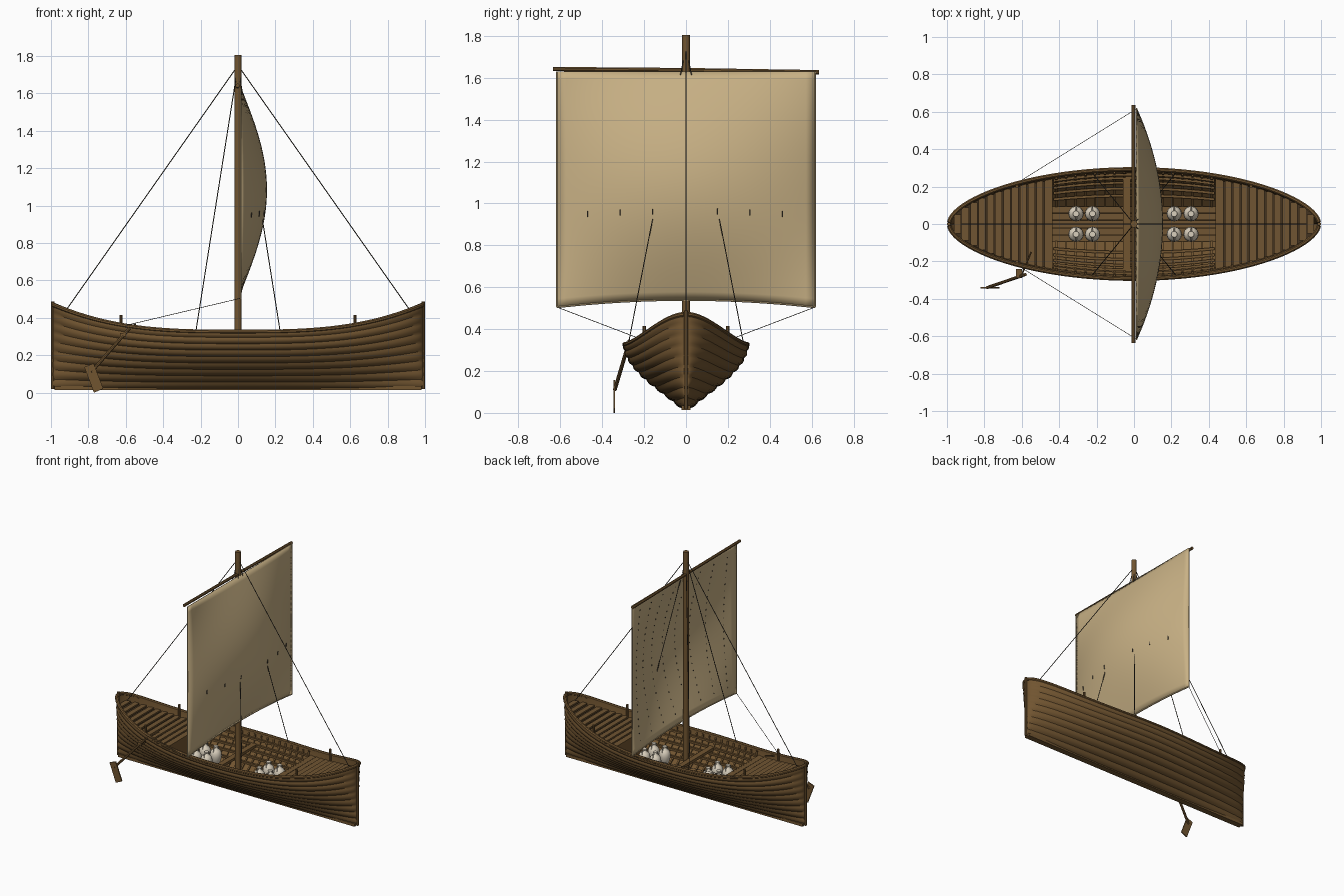
import bpy, bmesh, math
from mathutils import Vector as V

if "Cube" in bpy.data.objects:
    bpy.data.objects.remove(bpy.data.objects["Cube"])

def material(name, rgb):
    m = bpy.data.materials.new(name)
    m.diffuse_color = (*rgb, 1)
    m.use_nodes = True
    m.node_tree.nodes["Principled BSDF"].inputs["Base Color"].default_value = m.diffuse_color
    return m

WOOD = material("brown wood", (.165, .09, .03))
DARK = material("dark wood", (.055, .032, .014))
DECK = material("deck wood", (.16, .09, .032))
CLOTH = material("sail cloth", (.58, .44, .235))
ROPE = material("dark rope", (.055, .047, .036))
CLAY = material("pale clay", (.7, .63, .51))

# ---------- helpers ----------
def finish(bm, name, mat, angle=40):
    bmesh.ops.recalc_face_normals(bm, faces=bm.faces)
    me = bpy.data.meshes.new(name)
    for f in bm.faces:
        f.smooth = True
    bm.to_mesh(me)
    bm.free()
    me.set_sharp_from_angle(angle=math.radians(angle))
    me.materials.append(mat)
    ob = bpy.data.objects.new(name, me)
    bpy.context.collection.objects.link(ob)
    return ob

def skin(bm, rings, closed=True, caps=True):
    rows = [[bm.verts.new(p) for p in r] for r in rings]
    n = len(rows[0])
    for a, b in zip(rows, rows[1:]):
        for i in range(n if closed else n - 1):
            j = (i + 1) % n
            bm.faces.new((a[i], a[j], b[j], b[i]))
    if caps:
        bm.faces.new(rows[0])
        bm.faces.new(rows[-1])

def tube(bm, pts, r, n=8, ref=None):
    pts = [V(p) for p in pts]
    d = (pts[-1] - pts[0]).normalized()
    ref = V(ref) if ref else (V((1, 0, 0)) if abs(d.z) > .8 else V((0, 0, 1)))
    rings = []
    for i, p in enumerate(pts):
        t = (pts[min(i + 1, len(pts) - 1)] - pts[max(i - 1, 0)]).normalized()
        s = t.cross(ref).normalized()
        u = s.cross(t)
        rings.append([p + r * (s * math.cos(a) + u * math.sin(a))
                      for a in [2 * math.pi * (q + .5) / n for q in range(n)]])
    skin(bm, rings)

def box(bm, x0, x1, y0, y1, z0, z1):
    skin(bm, [[(x, y0, z0), (x, y1, z0), (x, y1, z1), (x, y0, z1)] for x in (x0, x1)])

# ---------- hull shape ----------
END = .988
def width(x):
    return .011 + .284 * max(0, 1 - (x / END) ** 2) ** .6
def sheer(x):
    return .33 + .15 * abs(x) ** 3
def side(x, u, off=0):
    """Point (y, z) on the section at x, u = 0 keel to 1 sheer."""
    def p(u):
        f = .07 + .93 * max(0, math.sin(u * math.pi / 2)) ** 1.1
        return V((width(x) * f, .022 + u * (sheer(x) - .022)))
    d = (p(u + .01) - p(u - .01)).normalized()
    q = p(u) + off * V((d.y, -d.x))
    return max(q.x, .001), q.y

# Planked shell: rounded strakes outside, smooth inside
STRAKES, SUB = 9, 5
bm = bmesh.new()
rings = []
for i in range(57):
    x = END * math.sin(math.pi * (i / 56 - .5))
    out = [side(x, k / (STRAKES * SUB), .007 * math.sin(math.pi * (k % SUB) / SUB))
           for k in range(STRAKES * SUB + 1)]
    inn = [side(x, k / 10, -.014) for k in range(11)]
    loop = ([(-y, z) for y, z in out[::-1]] + out +
            inn[::-1] + [(-y, z) for y, z in inn])
    rings.append([(x, y, z) for y, z in loop])
skin(bm, rings)
finish(bm, "hull_planking", WOOD, 35)

# Gunwale rails
bm = bmesh.new()
for s in (-1, 1):
    xs = [END * math.sin(math.pi * (i / 48 - .5)) for i in range(49)]
    tube(bm, [(x, s * (width(x) - .002), sheer(x) - .004) for x in xs], .012, 8, (0, 0, 1))
finish(bm, "gunwale_rails", WOOD)

# Keel and end posts
bm = bmesh.new()
box(bm, -.98, .98, -.022, .022, .014, .035)
for s in (-1, 1):
    tube(bm, [(s * .99, 0, .02), (s * .99, 0, .488)], .01)
finish(bm, "keel_and_stem_posts", WOOD)

# End decks: cross planks over a dark underlay, closed by bulkheads
planks, under, walls = bmesh.new(), bmesh.new(), bmesh.new()
for s in (-1, 1):
    for k in range(12):
        x = .46 + .044 * k
        h = width(x + .02) * .97 - .004
        z = sheer(x) - .04
        box(planks, s * x - .0185, s * x + .0185, -h, h, z - .012, z)
    strip = []
    for k in range(14):
        x = .44 + .04 * k
        h = width(x) * .95 - .005
        strip.append([(s * x, -h, sheer(x) - .055), (s * x, h, sheer(x) - .055)])
    skin(under, strip, closed=False, caps=False)
    wall = [side(.44, k / 8, -.01) for k in range(8)]
    loop = [(-y, z) for y, z in wall[::-1]] + wall
    skin(walls, [[(s * x, y, z) for y, z in loop] for x in (.435, .445)])
finish(planks, "deck_planks", DECK)
finish(under, "deck_underlay", DARK)
finish(walls, "bulkheads", WOOD)

# Hold: ribs, stringers and floor boards
ribs, stringers = bmesh.new(), bmesh.new()
for s in (-1, 1):
    for k in range(17):
        x = -.416 + .052 * k
        pts = [side(x, .2 + .76 * q / 8, -.017) for q in range(9)]
        tube(ribs, [(x, s * y, z) for y, z in pts], .008, 4, (1, 0, 0))
    for u in (.38, .49, .6, .71, .84):
        pts = []
        for k in range(9):
            x = -.43 + .1075 * k
            y, z = side(x, u, -.022)
            pts.append((x, s * y, z))
        tube(stringers, pts, .01, 4, (0, 0, 1))
finish(ribs, "hold_ribs", WOOD)
finish(stringers, "hold_stringers", WOOD)
bm = bmesh.new()
for k in range(5):
    y = -.076 + .038 * k
    box(bm, -.435, .435, y - .0175, y + .0175, .105, .12)
finish(bm, "hold_floor_boards", DECK)

# Mast thwart and mast step
bm = bmesh.new()
box(bm, -.06, -.02, -.255, .255, .24, .26)
box(bm, -.045, .045, -.04, .04, .1, .15)
finish(bm, "mast_thwart", WOOD)

# Mast, yard and mooring posts
bm = bmesh.new()
tube(bm, [(0, 0, .06), (0, 0, 1.805)], .019, 10)
finish(bm, "mast", WOOD)
bm = bmesh.new()
tube(bm, [(-.002, -.636, 1.642), (-.002, 0, 1.637), (-.002, .636, 1.627)], .011)
finish(bm, "yard", WOOD)
bm = bmesh.new()
for x in (-.625, .625):
    for y in (-.2, .2):
        tube(bm, [(x, y, .3), (x, y, .415)], .009)
finish(bm, "mooring_posts", WOOD)

# ---------- sail ----------
def sail(a, t, off=0):
    """a = -1..1 across, t = 0 foot to 1 head."""
    foot = .505 + .035 * (1 - a * a)
    return (.014 + off + .138 * (1 - a * a) * math.sin(math.pi * t),
            .616 * a, foot + t * (1.63 - foot))

bm = bmesh.new()
N = 28
skin(bm, [[sail(-1 + 2 * i / N, j / N) for i in range(N + 1)] for j in range(N + 1)],
     closed=False, caps=False)
ob = finish(bm, "sail", CLOTH)
mod = ob.modifiers.new("thickness", "SOLIDIFY")
mod.thickness, mod.offset = .006, 0

# Hemmed sail edges
bm = bmesh.new()
for s in (-1, 1):
    tube(bm, [sail(s, j / N) for j in range(N + 1)], .0045, 6, (1, 0, 0))
tube(bm, [sail(-1 + 2 * i / N, 0) for i in range(N + 1)], .005, 6, (0, 0, 1))
finish(bm, "sail_edges", CLOTH)

# Reef ties on the front, small brail rings in columns on the back
bm = bmesh.new()
for y in (-.47, -.315, -.16, .15, .305, .46):
    tube(bm, [sail(y / .616, .375, .004), sail(y / .616, .4, .004)], .003, 6)
for c in range(8):
    a = -.84 + .24 * c
    for k in range(20):
        x, y, z = sail(a, .06 + .046 * k, -.004)
        box(bm, x - .002, x + .002, y - .002, y + .002, z - .004, z + .004)
finish(bm, "reef_ties_and_rings", ROPE)

# ---------- rigging ----------
bm = bmesh.new()
TOP = (0, 0, 1.75)
for s in (-1, 1):
    tube(bm, [TOP, (s * .92, 0, .44)], .0026, 6)                  # stays
    for q in (-1, 1):
        tube(bm, [TOP, (q * .225, s * .275, .33)], .0026, 6)      # shrouds
    tube(bm, [sail(s, 0), (-.6, s * .235, .36)], .0016, 6)        # sheets
finish(bm, "rigging_ropes", ROPE)

# ---------- steering oar ----------
bm = bmesh.new()
tube(bm, [(-.58, -.27, .345), (-.785, -.34, .11)], .009, 8)
tube(bm, [(-.60, -.272, .33), (-.55, -.15, .365)], .005, 6)
box(bm, -.63, -.6, -.29, -.24, .3, .32)
blade = [(-.822, .137), (-.772, .157), (-.72, .022), (-.77, 0)]
skin(bm, [[(x, y, z) for x, z in blade] for y in (-.346, -.338)])
finish(bm, "steering_oar", WOOD)

# ---------- storage jars ----------
PROFILE = [(.012, .12), (.025, .14), (.036, .17), (.041, .198), (.038, .222), (.028, .24),
           (.015, .249), (.012, .26), (.017, .264), (.016, .269), (.007, .269)]
bm = bmesh.new()
for x in (-.31, -.222, .215, .305):
    for y in (-.055, .055):
        skin(bm, [[(x + r * math.cos(k * math.pi / 8), y + r * math.sin(k * math.pi / 8), z)
                   for k in range(16)] for r, z in PROFILE])
        for s in (-1, 1):
            tube(bm, [(x, y + s * r, z) for r, z in ((.013, .258), (.026, .256), (.032, .232))],
                 .004, 6, (1, 0, 0))
finish(bm, "storage_jars", CLAY)
